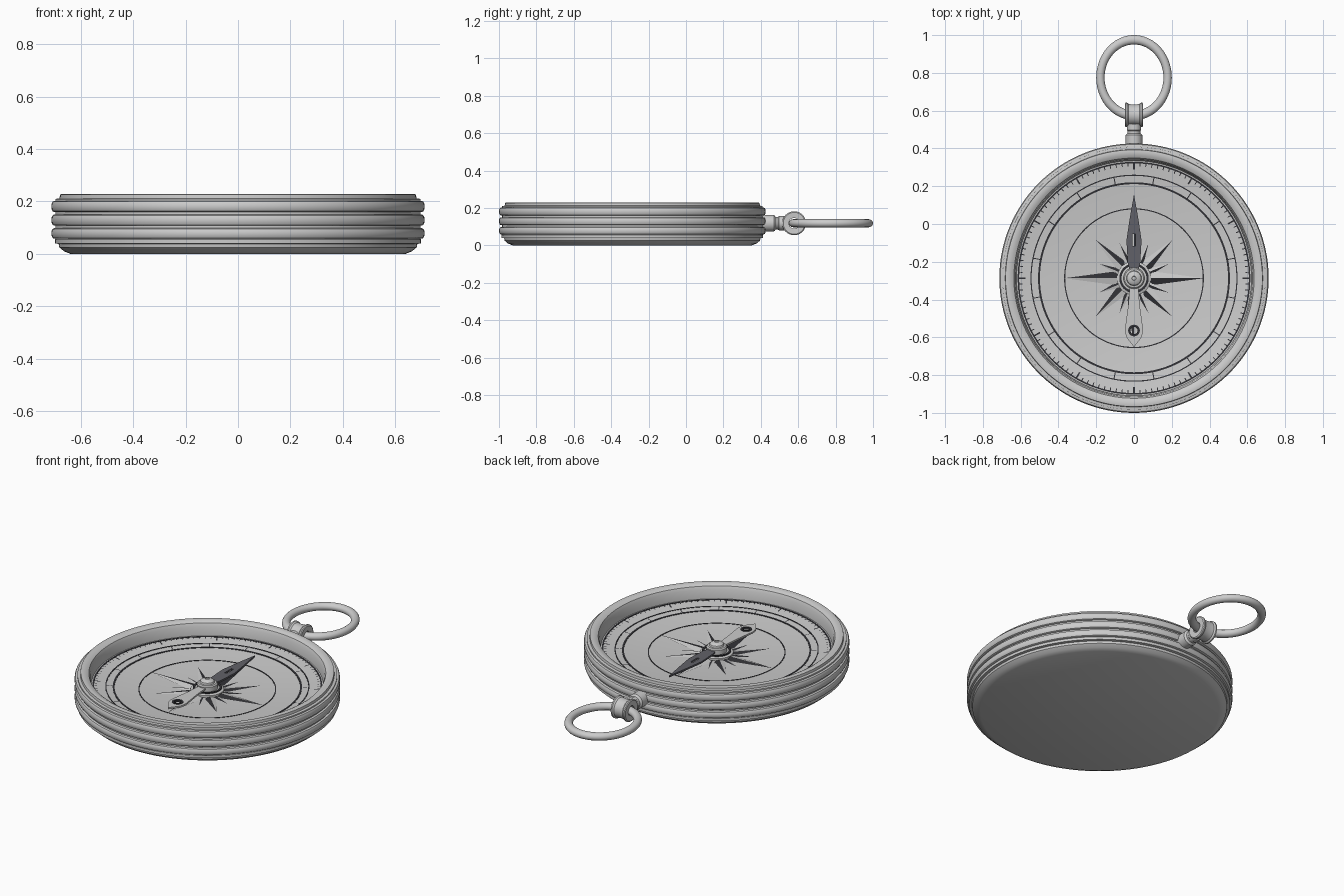
import bpy, bmesh, math
from mathutils import Matrix, Vector

if "Cube" in bpy.data.objects:
    bpy.data.objects.remove(bpy.data.objects["Cube"])

CY = -0.287
CENTRE = Matrix.Translation((0, CY, 0))

dark = bpy.data.materials.new("dark_ink")
dark.diffuse_color = (0.03, 0.03, 0.035, 1)
dark.use_nodes = True
dark.node_tree.nodes["Principled BSDF"].inputs["Base Color"].default_value = dark.diffuse_color
steel = bpy.data.materials.new("dark_steel")
steel.diffuse_color = (0.12, 0.12, 0.14, 1)
steel.use_nodes = True
steel.node_tree.nodes["Principled BSDF"].inputs["Base Color"].default_value = steel.diffuse_color


def bowl(r):
    return 0.108 + 0.04 * (r / 0.62) ** 2


def finish(bm, name, mat=None, angle=35):
    me = bpy.data.meshes.new(name)
    bm.to_mesh(me)
    bm.free()
    ob = bpy.data.objects.new(name, me)
    bpy.context.collection.objects.link(ob)
    if mat:
        me.materials.append(mat)
    bpy.ops.object.select_all(action='DESELECT')
    ob.select_set(True)
    bpy.context.view_layer.objects.active = ob
    bpy.ops.object.shade_smooth_by_angle(angle=math.radians(angle))
    return ob


def lathe(name, pts, matrix=CENTRE, closed=False, mat=None, steps=96):
    """Spin an (r, z) profile about the local z axis."""
    bm = bmesh.new()
    vs = [bm.verts.new((r, 0, z)) for r, z in pts]
    es = [bm.edges.new(p) for p in zip(vs, vs[1:])]
    if closed:
        es.append(bm.edges.new((vs[-1], vs[0])))
    bmesh.ops.spin(bm, geom=vs + es, cent=(0, 0, 0), axis=(0, 0, 1),
                   angle=math.tau, steps=steps)
    bmesh.ops.remove_doubles(bm, verts=bm.verts, dist=1e-5)
    bmesh.ops.recalc_face_normals(bm, faces=bm.faces)
    bmesh.ops.transform(bm, matrix=matrix, verts=bm.verts)
    return finish(bm, name, mat)


def plate(name, outline, z, thick, hole=None, mat=None):
    """Extruded flat outline, optionally with a matching inner loop."""
    bm = bmesh.new()
    outer = [bm.verts.new((x, y, z)) for x, y in outline]
    if hole:
        inner = [bm.verts.new((x, y, z)) for x, y in hole]
        es = [bm.edges.new((l[i - 1], l[i])) for l in (outer, inner) for i in range(len(l))]
        bmesh.ops.triangle_fill(bm, edges=es, use_beauty=True)
    else:
        bm.faces.new(outer)
    ext = bmesh.ops.extrude_face_region(bm, geom=bm.faces[:])
    top = [g for g in ext['geom'] if isinstance(g, bmesh.types.BMVert)]
    bmesh.ops.translate(bm, vec=(0, 0, thick), verts=top)
    bmesh.ops.recalc_face_normals(bm, faces=bm.faces)
    bmesh.ops.transform(bm, matrix=CENTRE, verts=bm.verts)
    return finish(bm, name, mat)


# Case: flat back, chamfer, three rounded bands with grooves, lip, inner wall
case = [(0, 0), (0.64, 0), (0.665, 0.01), (0.683, 0.025), (0.685, 0.038), (0.70, 0.04), (0.70, 0.055)]
for z0, z1 in ((0.058, 0.098), (0.108, 0.15), (0.16, 0.202)):
    case.append((0.697, z0))
    for i in range(7):
        a = math.pi * (i / 6 - 0.5)
        case.append((0.703 + 0.010 * math.cos(a), (z0 + z1) / 2 + (z1 - z0) / 2 * math.sin(a)))
    case.append((0.697, z1))
case += [(0.697, 0.21), (0.682, 0.212), (0.680, 0.227), (0.670, 0.229), (0.650, 0.226),
         (0.636, 0.218), (0.628, 0.20), (0.622, 0.14), (0.622, 0.08), (0, 0.08)]
lathe("case", case, steps=128)

# Concave dial
lathe("dial", [(0.622 * i / 16, bowl(0.622 * i / 16)) for i in range(17)], steps=128)

# Printed circles on the dial
for i, (r, w) in enumerate(((0.612, 0.008), (0.545, 0.006), (0.503, 0.010), (0.367, 0.006), (0.105, 0.010))):
    a, b = r - w / 2, r + w / 2
    lathe(f"dial_circle_{i}", [(a, bowl(a)), (a, bowl(a) + .002), (b, bowl(b) + .002), (b, bowl(b))],
          closed=True, mat=dark, steps=128)

# Degree ticks
bm = bmesh.new()


def tick(ang, r0, r1, w):
    d = Vector((math.sin(ang), math.cos(ang), 0))
    n = Vector((d.y, -d.x, 0)) * w / 2
    q = [d * r + n * s + Vector((0, CY, bowl(r) + .002))
         for r, s in ((r0, 1), (r1, 1), (r1, -1), (r0, -1))]
    f = bm.faces.new([bm.verts.new(p) for p in q])
    f.normal_update()
    if f.normal.z < 0:
        f.normal_flip()


for i in range(120):
    tick(math.tau * i / 120, 0.575 if i % 10 == 0 else 0.592, 0.61, 0.008 if i % 10 == 0 else 0.005)
for i in range(16):
    tick(math.tau * (i + 0.5) / 16, 0.503, 0.545, 0.005)
finish(bm, "degree_ticks", dark)

# Compass rose: each point is a ridge with one light and one dark half
halves = {"light": bmesh.new(), "dark": bmesh.new()}
for count, off, length, w, zr in ((8, 0.5, 0.20, 0.016, 0.004), (4, 0.5, 0.29, 0.03, 0.006),
                                  (4, 0, 0.37, 0.036, 0.009)):
    step = math.tau / count
    for k in range(count):
        rot = CENTRE @ Matrix.Rotation(-(k + off) * step, 4, 'Z')
        for side, key in ((-1, "light"), (1, "dark")):
            b = halves[key]
            base = bowl(0.1) + 0.002
            pts = [(0, 0.07, base + zr), (side * w, 0.10, base), (0, length, bowl(length) + 0.003)]
            f = b.faces.new([b.verts.new(rot @ Vector(p)) for p in pts])
            f.normal_update()
            if f.normal.z < 0:
                f.normal_flip()
finish(halves["light"], "rose_light_halves")
finish(halves["dark"], "rose_dark_halves", dark)

# Hub: stepped base, cap and pin
lathe("hub_base", [(0, bowl(0)), (0.09, bowl(0.09)), (0.09, 0.125), (0.075, 0.132), (0, 0.132)], steps=48)
lathe("hub_ring", [(0.066, 0.13), (0.066, 0.136), (0.078, 0.136), (0.078, 0.13)], closed=True, mat=dark, steps=48)
lathe("hub_cap", [(0, 0.13), (0.056, 0.13), (0.056, 0.158), (0.05, 0.164), (0.04, 0.165), (0.037, 0.174),
                  (0.026, 0.182), (0.012, 0.185), (0.01, 0.181), (0, 0.181)], steps=48)

# Needle: slotted dark north half, lighter south half with an eyelet
north = [(-.022, .04), (.022, .04), (.033, .08), (.040, .20), (.022, .32), (0, .445),
         (-.022, .32), (-.040, .20), (-.033, .08)]
plate("needle_north", north, 0.142, 0.010,
      hole=[(-.007, .17), (.007, .17), (.007, .235), (-.007, .235)], mat=steel)
south = [(-.022, -.04), (.022, -.04), (.030, -.14), (.048, -.27), (.042, -.31), (0, -.365),
         (-.042, -.31), (-.048, -.27), (-.030, -.14)]
circle = [(.02 * math.cos(math.tau * i / 24), -.277 + .02 * math.sin(math.tau * i / 24)) for i in range(24)]
plate("needle_south", south, 0.142, 0.010, hole=circle)
lathe("needle_eyelet", [(.019, .142), (.019, .155), (.031, .155), (.031, .142)],
      Matrix.Translation((0, CY - .277, 0)), closed=True, mat=dark, steps=32)

# Stem from the case to the collar, along y
along_y = Matrix.Translation((0, 0, 0.118)) @ Matrix.Rotation(-math.pi / 2, 4, 'X')
lathe("stem", [(0, .39), (.044, .39), (.044, .47), (.040, .475), (.034, .48), (.034, .492), (.038, .497),
               (.038, .53), (0, .53)], along_y, steps=40)

# Collar: flared spool along x, with the ring passing through it
along_x = Matrix.Translation((0, 0.578, 0.118)) @ Matrix.Rotation(math.pi / 2, 4, 'Y')
spool = [(.028, -.046), (.058, -.048), (.064, -.044), (.064, -.036), (.057, -.028), (.054, 0),
         (.057, .028), (.064, .036), (.064, .044), (.058, .048), (.028, .046)]
lathe("collar", spool, along_x, closed=True, steps=48)

# Hanging ring: slightly oval torus
bpy.ops.mesh.primitive_torus_add(major_radius=0.178, minor_radius=0.022, major_segments=72, minor_segments=16,
                                 location=(0, 0.775, 0.118))
ring = bpy.context.object
ring.name = "hanging_ring"
ring.scale.y = 0.225 / 0.2
bpy.ops.object.shade_smooth_by_angle(angle=math.radians(40))
